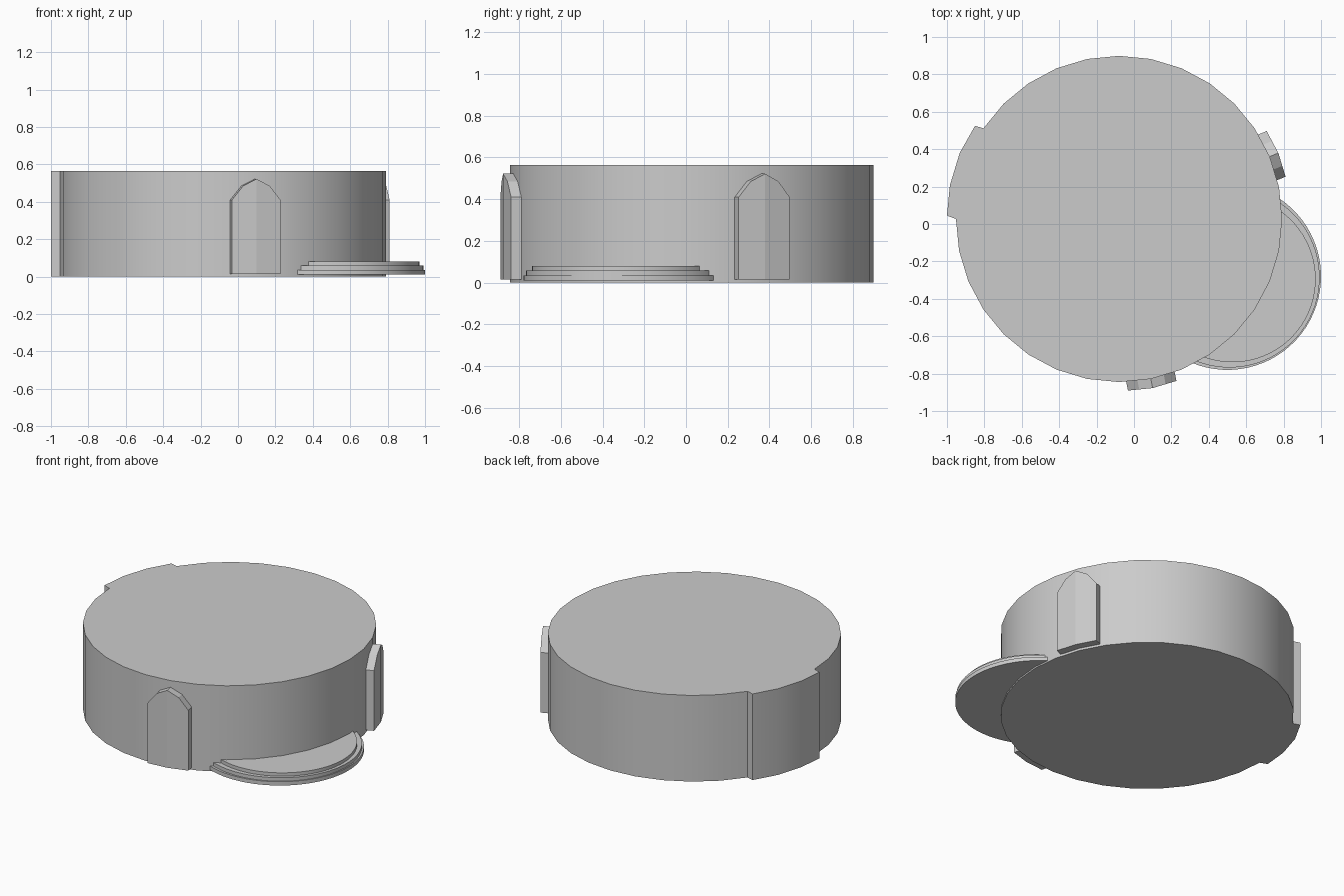
import bpy, bmesh
from math import sin, cos, radians, hypot
from mathutils import Vector

if "Cube" in bpy.data.objects:
    bpy.data.objects.remove(bpy.data.objects["Cube"])

CX, CY, R, H = -0.08, 0.027, 0.872, 0.565   # drum centre, radius, height
SEG = 32


def prism(name, pts, offset, smooth=True):
    """Closed solid from a planar outline pushed along an offset vector."""
    bm = bmesh.new()
    face = bm.faces.new([bm.verts.new(p) for p in pts])
    ext = bmesh.ops.extrude_face_region(bm, geom=[face], use_keep_orig=True)
    moved = [g for g in ext["geom"] if isinstance(g, bmesh.types.BMVert)]
    bmesh.ops.translate(bm, vec=offset, verts=moved)
    bmesh.ops.recalc_face_normals(bm, faces=bm.faces)
    me = bpy.data.meshes.new(name)
    bm.to_mesh(me)
    bm.free()
    ob = bpy.data.objects.new(name, me)
    bpy.context.collection.objects.link(ob)
    if smooth:
        bpy.ops.object.select_all(action='DESELECT')
        bpy.context.view_layer.objects.active = ob
        ob.select_set(True)
        bpy.ops.object.shade_smooth_by_angle(angle=radians(30))
    return ob


def wall(deg, r=R):
    a = radians(deg)
    return (CX + r * cos(a), CY + r * sin(a), 0)


# Round drum, with three back-left wall panels pushed outwards
outline = []
for i in range(SEG):
    if i == 13:
        outline += [wall(146.25), (-0.85, 0.525, 0)]
    elif i == 16:
        outline += [(-1.0, 0.045, 0), wall(180)]
    else:
        outline.append(wall(i * 360 / SEG, R + 0.05 if i in (14, 15) else R))
prism("drum", outline, (0, 0, H))


# Pointed arch panels, folded at the middle to follow the wall
def arch_panel(name, deg):
    a = radians(deg)
    n, t = Vector((cos(a), sin(a), 0)), Vector((-sin(a), cos(a), 0))
    half = [(0, 0.015), (0.132, 0.015), (0.132, 0.41), (0.072, 0.485), (0, 0.522)]
    bm = bmesh.new()
    base = Vector((CX, CY, 0))

    def pos(u, z, r):
        return base + n * (r - abs(u) * 0.098) + t * u + Vector((0, 0, z))

    for s in (-1, 1):
        rings = [[bm.verts.new(pos(s * u, z, r)) for u, z in half]
                 for r in (0.86, 0.922)]
        for ring in rings:
            bm.faces.new(ring)
        for i in range(len(half) - 1):
            bm.faces.new((rings[0][i], rings[0][i + 1], rings[1][i + 1], rings[1][i]))
    bmesh.ops.remove_doubles(bm, verts=bm.verts, dist=1e-4)
    bmesh.ops.recalc_face_normals(bm, faces=bm.faces)
    me = bpy.data.meshes.new(name)
    bm.to_mesh(me)
    bm.free()
    bpy.context.collection.objects.link(bpy.data.objects.new(name, me))


arch_panel("front_arch", -78.75)
arch_panel("side_arch", 22.5)

# Three shallow rounded steps against the wall
steps = [(0.0, 0.50, 0.01, 0.035), (0.012, 0.482, 0.035, 0.058), (0.03, 0.445, 0.058, 0.08)]
for k, (shift, r, z0, z1) in enumerate(steps):
    x, y = 0.5 + 0.884 * shift, -0.28 - 0.468 * shift
    arc = []
    for i in range(65):
        a = radians(-28 - 160 + i * 5)
        p = (x + r * cos(a), y + r * sin(a), z0)
        if hypot(p[0] - CX, p[1] - CY) > R - 0.05:
            arc.append(p)
    prism("step_%d" % (k + 1), arc, (0, 0, z1 - z0))
